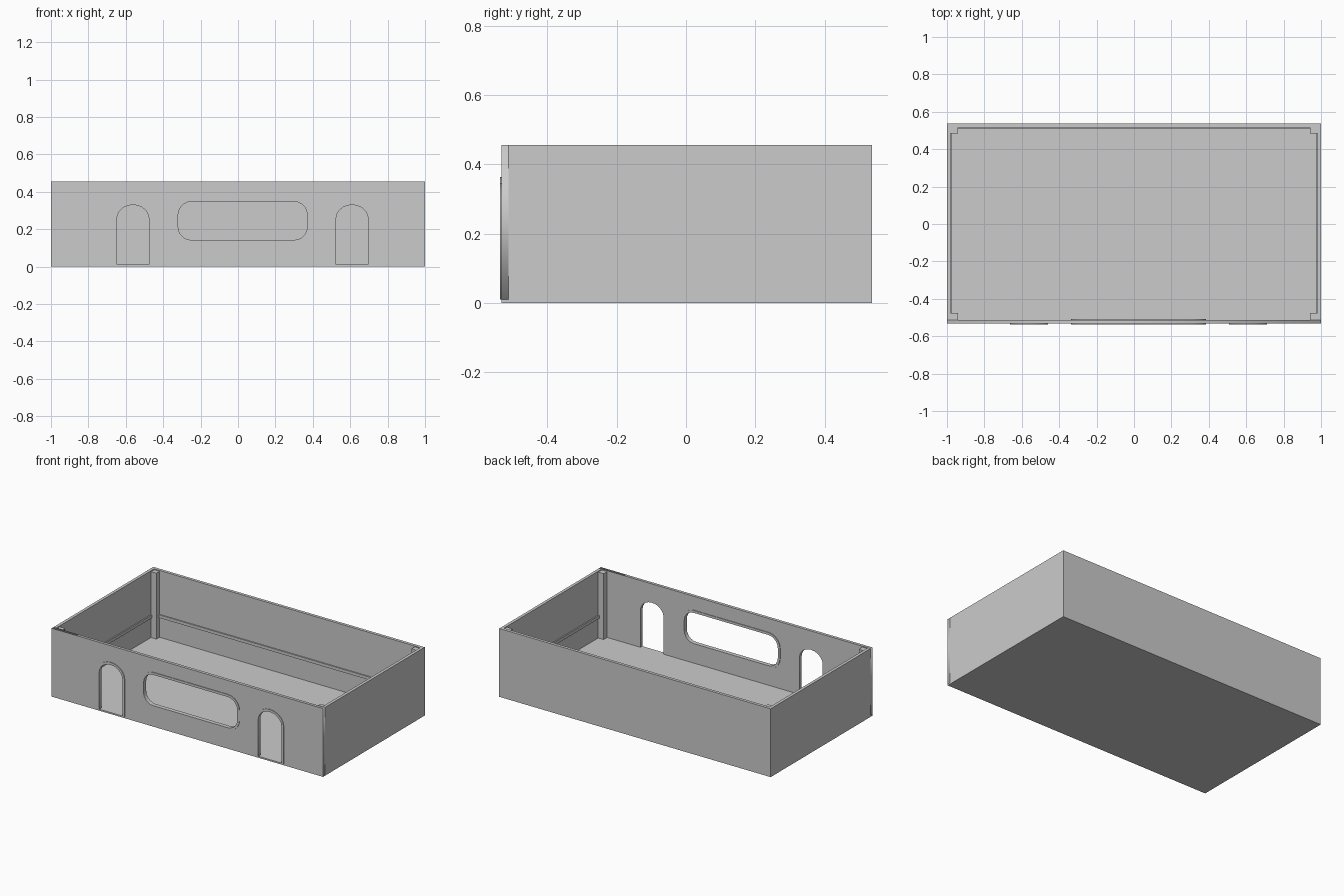
import bpy
from math import sin, cos, pi

if "Cube" in bpy.data.objects:
    bpy.data.objects.remove(bpy.data.objects["Cube"])

H, FLOOR, T = 0.455, 0.01, 0.02      # wall height, floor thickness, wall thickness
YF, YB = -0.533, 0.537               # outer front and back of the shell


def box(name, x0, x1, y0, y1, z0, z1):
    bpy.ops.mesh.primitive_cube_add(size=1, location=((x0 + x1) / 2, (y0 + y1) / 2, (z0 + z1) / 2))
    ob = bpy.context.object
    ob.name = name
    ob.scale = (x1 - x0, y1 - y0, z1 - z0)
    bpy.ops.object.transform_apply(location=False, rotation=False, scale=True)
    return ob


def panel(name, outlines, y0, y1):
    """Extrude closed x-z outlines (the first is the border, others are holes) from y0 to y1."""
    cu = bpy.data.curves.new(name, 'CURVE')
    cu.dimensions = '2D'
    cu.fill_mode = 'BOTH'
    cu.extrude = (y1 - y0) / 2
    for pts in outlines:
        sp = cu.splines.new('POLY')
        sp.points.add(len(pts) - 1)
        for p, (x, z) in zip(sp.points, pts):
            p.co = (x, z, 0, 1)
        sp.use_cyclic_u = True
    ob = bpy.data.objects.new(name, cu)
    bpy.context.collection.objects.link(ob)
    ob.location.y = (y0 + y1) / 2
    ob.rotation_euler.x = pi / 2
    bpy.ops.object.select_all(action='DESELECT')
    ob.select_set(True)
    bpy.context.view_layer.objects.active = ob
    bpy.ops.object.convert(target='MESH')
    return ob


def arch(cx, grow=0.0, n=10):
    """Open doorway outline, from bottom left over the top to bottom right."""
    hw, spring, rise = 0.086 + grow, 0.255, 0.075 + grow
    top = [(cx - hw * cos(pi * i / n), spring + rise * sin(pi * i / n)) for i in range(n + 1)]
    return [(cx - hw, FLOOR)] + top + [(cx + hw, FLOOR)]


def rounded(x0, x1, z0, z1, r, n=5):
    """Rounded rectangle outline."""
    corners = [(x1 - r, z1 - r), (x0 + r, z1 - r), (x0 + r, z0 + r), (x1 - r, z0 + r)]
    return [(cx + r * cos(pi / 2 * (k + i / n)), cz + r * sin(pi / 2 * (k + i / n)))
            for k, (cx, cz) in enumerate(corners) for i in range(n + 1)]


# floor slab and plain walls
box("floor", -1, 1, YF, YB, 0, FLOOR)
box("back_wall", -1, 1, YB - T, YB, FLOOR, H)
for side, s in (("left", -1), ("right", 1)):
    xa, xb = sorted((s, s * (1 - T)))
    box(side + "_wall", xa, xb, YF + T, YB - T, FLOOR, H)

# front wall with two arched doorways and a rounded window
doors = {"left": -0.562, "right": 0.61}
window = rounded(-0.32, 0.37, 0.142, 0.347, 0.07)
border = [(-1, FLOOR)] + arch(doors["left"]) + arch(doors["right"]) + [(1, FLOOR), (1, H), (-1, H)]
panel("front_wall", [border, window], YF, YF + T)

# thin casings around the openings
for side, cx in doors.items():
    panel(side + "_door_casing", [arch(cx, 0.016) + arch(cx)[::-1]], YF - 0.004, YF)
frame = [rounded(-0.336, 0.386, 0.126, 0.363, 0.086), window]
panel("window_casing_outer", frame, YF - 0.004, YF)
panel("window_casing_inner", frame, YF + T, YF + T + 0.004)

# wall rails on the back and both sides
R0, R1, RD = 0.143, 0.163, 0.008
box("back_rail", -1 + T, 1 - T, YB - T - RD, YB - T, R0, R1)
for side, s in (("left", -1), ("right", 1)):
    xa, xb = sorted((s * (1 - T), s * (1 - T - RD)))
    box(side + "_rail", xa, xb, YF + T, YB - T - RD, R0, R1)

# square posts in the inner corners
for side, s in (("left", -1), ("right", 1)):
    xa, xb = sorted((s * (1 - T), s * 0.94))
    box("front_" + side + "_post", xa, xb, YF + T, YF + 0.057, FLOOR, H - 0.006)
    box("back_" + side + "_post", xa, xb, YB - 0.053, YB - T, FLOOR, H - 0.006)
